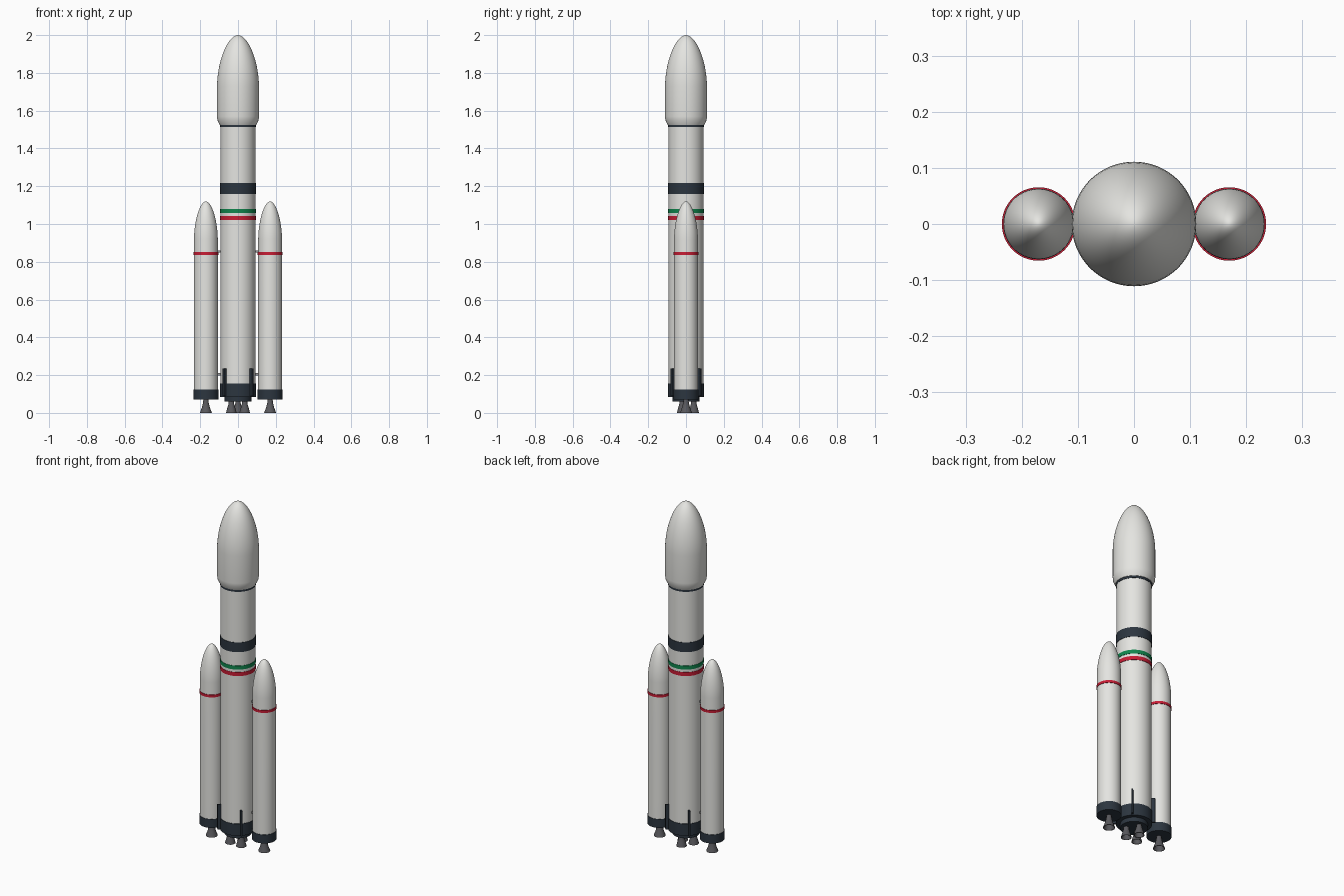
import bpy
import bmesh
import math
from mathutils import Matrix

cube = bpy.data.objects.get("Cube")
if cube:
    bpy.data.objects.remove(cube, do_unlink=True)


def material(name, r, g, b):
    m = bpy.data.materials.new(name)
    m.use_nodes = True
    m.diffuse_color = (r, g, b, 1)
    m.node_tree.nodes["Principled BSDF"].inputs["Base Color"].default_value = (r, g, b, 1)
    return m


WHITE = material("shell white", 0.78, 0.78, 0.75)
NAVY = material("dark navy", 0.025, 0.036, 0.05)
RED = material("stripe red", 0.58, 0.012, 0.035)
GREEN = material("stripe green", 0.005, 0.24, 0.075)
METAL = material("engine grey", 0.1, 0.1, 0.11)
STRUT = material("strut grey", 0.3, 0.3, 0.31)


def finish(bm, name, mat):
    bmesh.ops.recalc_face_normals(bm, faces=bm.faces)
    mesh = bpy.data.meshes.new(name)
    bm.to_mesh(mesh)
    bm.free()
    mesh.materials.append(mat)
    obj = bpy.data.objects.new(name, mesh)
    bpy.context.collection.objects.link(obj)
    return obj


def lathe(name, profile, mat, x=0, y=0, segments=64):
    """Turn (radius, height) points around a vertical axis."""
    bm = bmesh.new()
    verts = [bm.verts.new((r, 0, z)) for r, z in profile]
    edges = [bm.edges.new(pair) for pair in zip(verts, verts[1:])]
    bmesh.ops.spin(bm, geom=verts + edges, cent=(0, 0, 0), axis=(0, 0, 1),
                   angle=math.tau, steps=segments)
    bmesh.ops.remove_doubles(bm, verts=bm.verts, dist=1e-5)
    bmesh.ops.translate(bm, verts=bm.verts, vec=(x, y, 0))
    obj = finish(bm, name, mat)
    bpy.ops.object.select_all(action='DESELECT')
    obj.select_set(True)
    bpy.context.view_layer.objects.active = obj
    bpy.ops.object.shade_smooth_by_angle(angle=math.radians(35))
    return obj


def band(name, radius, low, high, mat, x=0):
    """Closed cylinder between two heights."""
    return lathe(name, [(0, low), (radius, low), (radius, high), (0, high)], mat, x)


def nose(radius, low, high, steps=20):
    """Rounded nose profile ending on the axis."""
    points = []
    for i in range(steps + 1):
        t = math.sin(math.pi / 2 * i / steps)
        points.append((radius * max(0, 1 - t ** 1.8) ** 0.55, low + (high - low) * t))
    return points


def box(name, size, centre, mat, angle=0):
    bm = bmesh.new()
    place = Matrix.Rotation(angle, 4, 'Z') @ Matrix.Translation(centre)
    bmesh.ops.create_cube(bm, size=1, matrix=place @ Matrix.Diagonal((*size, 1)))
    return finish(bm, name, mat)


def nozzle(name, x, y, top, exit_radius):
    """Hollow engine bell standing on the ground plane."""
    outer = [(0, top), (0.013, top), (0.015, top * 0.72), (0.022, top * 0.35), (exit_radius, 0)]
    inner = [(exit_radius - 0.003, 0), (0.018, top * 0.35), (0.01, top * 0.7), (0, top * 0.7)]
    lathe(name, outer + inner, METAL, x, y, 32)


# Central stage and payload fairing
CORE = 0.0925
band("core_body", CORE, 0.1, 1.52, WHITE)
lathe("payload_fairing", [(0, 1.525), (0.097, 1.525), (0.109, 1.55), (0.111, 1.57)]
      + nose(0.111, 1.73, 2.0), WHITE)

# Core bands and engine skirt
band("fairing_ring", 0.0945, 1.513, 1.53, NAVY)
band("interstage_band", 0.0945, 1.16, 1.216, NAVY)
band("green_stripe", 0.0945, 1.058, 1.08, GREEN)
band("red_stripe", 0.0945, 1.02, 1.042, RED)
band("core_skirt", 0.095, 0.085, 0.155, NAVY)
band("engine_plate", 0.072, 0.06, 0.086, NAVY)

# Three main engines
for i in range(3):
    a = math.radians(90 + 120 * i)
    nozzle(f"core_nozzle_{i + 1}", 0.041 * math.cos(a), 0.041 * math.sin(a), 0.065, 0.028)

# Diagonal fins
for i in range(4):
    box(f"fin_{i + 1}", (0.026, 0.009, 0.145), (0.098, 0, 0.162), NAVY,
        math.radians(45 + 90 * i))

# Side boosters and their attachment struts
for side, s in (("left", 1), ("right", -1)):
    x = 0.17 * s
    lathe(f"{side}_booster_body", [(0, 0.1), (0.063, 0.1)] + nose(0.063, 0.92, 1.12), WHITE, x)
    band(f"{side}_booster_skirt", 0.0655, 0.072, 0.123, NAVY, x)
    band(f"{side}_booster_stripe", 0.0655, 0.836, 0.851, RED, x)
    nozzle(f"{side}_booster_nozzle", x, 0, 0.075, 0.032)
    for place, z in (("lower", 0.205), ("upper", 0.855)):
        box(f"{side}_{place}_strut", (0.03, 0.012, 0.012), (0.1 * s, 0, z), STRUT)
